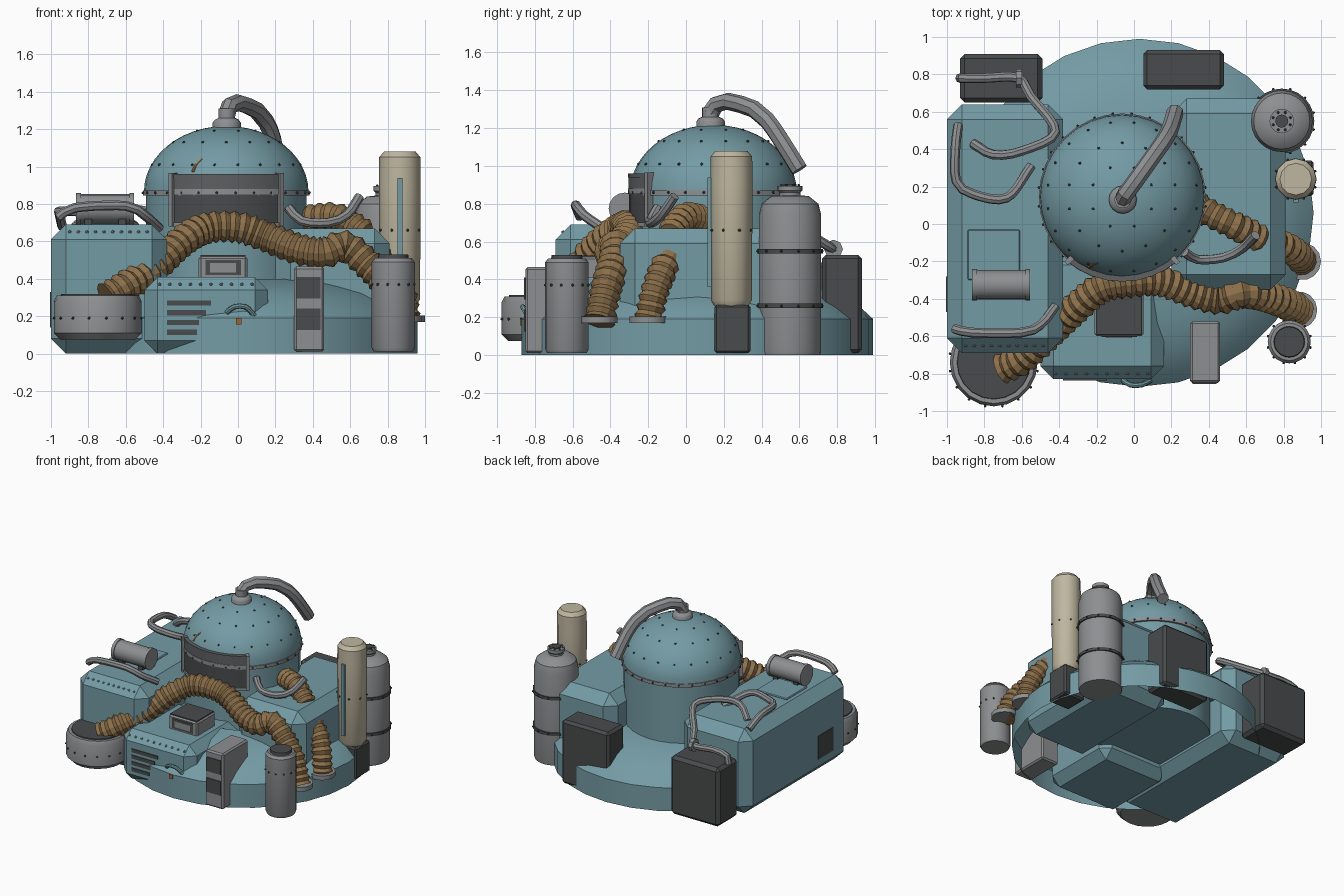
import bpy, bmesh, math
from mathutils import Vector, Matrix

cube = bpy.data.objects.get("Cube")
if cube:
    bpy.data.objects.remove(cube, do_unlink=True)


def material(name, rgb):
    m = bpy.data.materials.new(name)
    m.use_nodes = True
    m.diffuse_color = (*rgb, 1)
    m.node_tree.nodes["Principled BSDF"].inputs["Base Color"].default_value = (*rgb, 1)
    return m


TEAL = material("teal paint", (.175, .33, .375))
GRAY = material("gray metal", (.27, .275, .285))
SLATE = material("slate shutter", (.11, .115, .12))
DARK = material("dark metal", (.065, .07, .072))
BEIGE = material("beige paint", (.52, .47, .35))
BROWN = material("brown hose", (.27, .165, .07))
RUST = material("orange rust", (.33, .14, .035))


def finish(bm, name, mat, angle=35):
    """Write the mesh, smooth except across edges sharper than the angle."""
    bmesh.ops.recalc_face_normals(bm, faces=bm.faces)
    for f in bm.faces:
        f.smooth = angle > 0
    for e in bm.edges:
        e.smooth = len(e.link_faces) == 2 and e.calc_face_angle(0) < math.radians(angle)
    me = bpy.data.meshes.new(name)
    bm.to_mesh(me)
    bm.free()
    me.materials.append(mat)
    ob = bpy.data.objects.new(name, me)
    bpy.context.collection.objects.link(ob)
    return ob


def box(name, x, y, z, mat, bevel=0):
    bm = bmesh.new()
    lo, hi = Vector((x[0], y[0], z[0])), Vector((x[1], y[1], z[1]))
    bmesh.ops.create_cube(bm, size=1, matrix=Matrix.Translation((lo + hi) / 2) @ Matrix.Diagonal((*(hi - lo), 1)))
    if bevel:
        bmesh.ops.bevel(bm, geom=bm.edges[:], offset=bevel, segments=1, affect='EDGES')
    return finish(bm, name, mat, 0)


def skin(bm, rings, caps=True):
    """Join rings of points into a surface."""
    vs = [[bm.verts.new(p) for p in r] for r in rings]
    n = len(vs[0])
    for a, b in zip(vs, vs[1:]):
        for i in range(n):
            bm.faces.new((a[i], a[(i + 1) % n], b[(i + 1) % n], b[i]))
    if caps:
        bm.faces.new(vs[0])
        bm.faces.new(vs[-1])


def lathe(name, centre, profile, mat, seg=24, caps=True, angle=35):
    bm = bmesh.new()
    skin(bm, [[(centre[0] + r * math.cos(math.tau * i / seg), centre[1] + r * math.sin(math.tau * i / seg), z)
               for i in range(seg)] for r, z in profile], caps)
    return finish(bm, name, mat, angle)


def spline(pts, step):
    """Sample a smooth path through the points at an even spacing."""
    p = [Vector(q) for q in pts]
    p = [2 * p[0] - p[1]] + p + [2 * p[-1] - p[-2]]
    out = []
    for a, b, c, d in zip(p, p[1:], p[2:], p[3:]):
        n = max(1, round((c - b).length / step))
        for k in range(n):
            t = k / n
            out.append(.5 * (2 * b + (c - a) * t + (2 * a - 5 * b + 4 * c - d) * t * t
                             + (3 * b - a - 3 * c + d) * t ** 3))
    return out + [p[-2]]


def tube(name, pts, radius, mat, step=.06, sides=8, ribs=0):
    path = spline(pts, step)
    rings, side = [], None
    for i, p in enumerate(path):
        d = (path[min(i + 1, len(path) - 1)] - path[max(i - 1, 0)]).normalized()
        side = d.orthogonal() if side is None else side - d * side.dot(d)
        side.normalize()
        up = d.cross(side)
        r = radius * (1 - ribs * (i % 2))
        rings.append([p + r * (math.cos(math.tau * k / sides) * side + math.sin(math.tau * k / sides) * up)
                      for k in range(sides)])
    bm = bmesh.new()
    skin(bm, rings)
    return finish(bm, name, mat, 0 if ribs else 30)


DOME = (-.063, .145)
DOME_R, DOME_Z, DOME_H = .44, .865, .352


def arc_panel(name, r, half, z, mat, mid=0):
    """Curved plate wrapped round the front of the tower."""
    bm = bmesh.new()
    rings = []
    for i in range(9):
        a = math.radians(-90 + mid + half * (i / 4 - 1))
        rings.append([(DOME[0] + q * math.cos(a), DOME[1] + q * math.sin(a), h)
                      for q, h in ((r[0], z[0]), (r[1], z[0]), (r[1], z[1]), (r[0], z[1]))])
    skin(bm, rings)
    return finish(bm, name, mat, 20)


# Domed base skirt, open underneath, and the tower with its dome
lathe("base_skirt", (.03, .06), [(.93, 0), (.93, .19), (.86, .255), (.76, .32), (.6, .375), (.43, .4)],
      TEAL, 28, caps=False)
lathe("tower", DOME, [(.43, .1), (.43, .87)], TEAL, 32)
lathe("dome", DOME, [(DOME_R * math.cos(a), DOME_Z + DOME_H * math.sin(a))
                     for a in (math.radians(89 * k / 12) for k in range(13))], TEAL, 32)
lathe("dome_ring", DOME, [(.42, .845), (.446, .845), (.446, .872), (.42, .872)], GRAY, 32)

# Main body blocks
box("right_body_block", (-1, -.38), (-.69, .64), (0, .69), TEAL, .08)
box("left_body_block", (.2, .81), (-.35, .67), (0, .67), TEAL, .08)
box("front_body_block", (-.5, .16), (-.83, -.15), (0, .41), TEAL, .07)
box("roof_hatch", (-.89, -.61), (-.3, -.03), (.685, .7), TEAL, .006)
box("side_vent", (-1.004, -.99), (-.47, -.28), (.14, .33), DARK)

# Visor
arc_panel("visor_window", (.38, .447), 40, (.69, .86), DARK)
arc_panel("visor_shutter", (.37, .449), 40, (.875, .94), SLATE)
arc_panel("visor_sill", (.38, .455), 41, (.68, .7), GRAY)
arc_panel("visor_middle_bar", (.38, .452), 41, (.852, .88), GRAY)
arc_panel("visor_top_bar", (.36, .453), 41, (.94, .96), SLATE)
for s in (-1, 1):
    arc_panel("visor_side_bar", (.37, .465), 1.6, (.68, .965), GRAY, s * 40)

# Dome cap and exhaust pipe
lathe("dome_cap", (-.06, .13), [(.075, 1.19), (.075, 1.235), (.065, 1.25), (.045, 1.26), (.045, 1.31)], GRAY, 16)
tube("exhaust_pipe", [(-.06, .13, 1.28), (-.045, .16, 1.325), (.0, .22, 1.342), (.1, .36, 1.3), (.15, .43, 1.24),
                      (.19, .5, 1.14), (.22, .6, .98)], .046, GRAY, .08)

# Tanks and cylinders
lathe("gas_tank", (.79, .55), [(.16, 0), (.165, .02), (.165, .74), (.15, .8), (.1, .84), (.055, .845),
                               (.055, .86), (.065, .87), (.065, .895)], GRAY, 24)
lathe("tank_valve", (.79, .55), [(.035, .89), (.035, .905)], DARK, 12)
for z in (.26, .55):
    lathe("tank_strap", (.79, .55), [(.16, z - .012), (.174, z - .012), (.174, z + .012), (.16, z + .012)], DARK, 24)
lathe("beige_cylinder", (.865, .24), [(.09, .26), (.108, .29), (.112, .9), (.11, 1.05), (.085, 1.08)], BEIGE, 12)
box("cylinder_base", (.77, .96), (.15, .34), (.01, .265), DARK, .012)
box("cylinder_strip", (.853, .88), (.115, .14), (.36, .94), TEAL)
lathe("front_canister", (.83, -.63), [(.105, .01), (.115, .03), (.115, .49), (.1, .51)], GRAY, 20)
lathe("front_canister_lid", (.83, -.63), [(.085, .5), (.08, .53)], DARK, 20)
lathe("drum", (-.75, -.74), [(.2, .075), (.235, .11), (.235, .28), (.22, .31), (.2, .31)], GRAY, 20)
lathe("drum_lid", (-.75, -.74), [(.2, .3), (.195, .318)], DARK, 20)

# Roof canister lying along x
for name, x, r, mat in (("roof_canister", (-.85, -.57), .078, GRAY), ("roof_canister_core", (-.86, -.56), .055, DARK),
                        ("canister_band", (-.865, -.84), .084, GRAY), ("canister_band", (-.58, -.555), .084, GRAY)):
    tube(name, [(x[0], -.325, .775), (x[1], -.325, .775)], r, mat, 1, 16)
for x in (-.8, -.62):
    box("canister_foot", (x - .02, x + .02), (-.38, -.27), (.68, .74), DARK)

# Rear equipment boxes
box("rear_box_right", (-.93, -.49), (.65, .91), (.01, .49), DARK, .025)
box("rear_box_left", (.05, .48), (.72, .93), (.01, .53), DARK, .02)

# Vent box on the front block
box("vent_box", (-.21, .05), (-.6, -.36), (.39, .52), GRAY, .012)
box("vent_box_lid", (-.2, .04), (-.59, -.37), (.515, .526), DARK)
box("vent_box_recess", (-.175, .015), (-.605, -.59), (.42, .5), DARK)
box("vent_box_plate", (-.15, -.01), (-.609, -.6), (.435, .485), GRAY)

# Upright control panel with two dark recesses
box("control_panel", (.3, .46), (-.85, -.52), (.01, .465), GRAY, .012)
for z in (.125, .295):
    box("control_panel_recess", (.312, .44), (-.856, -.845), (z, z + .115), DARK)

# Front grille slats and drain latch
for i in range(4):
    z = .1 + i * .052
    box("grille_slat", (-.38, -.22 + .025 * i), (-.836, -.82), (z, z + .028), DARK)
tube("latch_handle", [(-.06, -.835, .22), (-.02, -.86, .25), (.04, -.86, .25), (.09, -.835, .2)], .014, TEAL, .03)
box("latch_rust", (-.01, .02), (-.877, -.87), (.155, .19), RUST)
tube("dome_rust", [(-.24, -.23, .97), (-.22, -.215, 1.01), (-.19, -.205, 1.04)], .01, RUST, .03)

# Hand rails and small pipes
rails = {
    "front_rail": [(-.96, -.56, .73), (-.87, -.58, .78), (-.6, -.58, .79), (-.5, -.54, .74), (-.42, -.44, .67)],
    "side_rail": [(-.94, .53, .68), (-.955, .4, .75), (-.95, .23, .76), (-.86, .16, .76), (-.68, .14, .76),
                  (-.55, .31, .68)],
    "rear_pipe": [(-.93, .78, .49), (-.92, .78, .55), (-.8, .78, .57), (-.62, .78, .56), (-.55, .68, .62),
                  (-.42, .49, .73), (-.6, .39, .78), (-.75, .37, .77), (-.86, .43, .69)],
    "left_rail": [(.27, -.15, .78), (.34, -.19, .71), (.48, -.18, .7), (.58, -.13, .74), (.65, -.06, .84)],
}
for name, pts in rails.items():
    tube(name, pts, .026, GRAY, .05)
tube("rear_pipe_collar", [(-.63, .78, .56), (-.6, .78, .56)], .05, GRAY, 1)

# Ribbed hoses and their floor flanges
hoses = {
    "main_hose": [(-.7, -.77, .3), (-.6, -.72, .36), (-.46, -.59, .45), (-.3, -.44, .6), (-.17, -.34, .67),
                  (0, -.31, .675), (.14, -.305, .63), (.32, -.37, .56), (.46, -.4, .54), (.57, -.37, .575),
                  (.68, -.38, .49), (.8, -.42, .36), (.88, -.46, .18)],
    "upper_hose": [(.3, .12, .7), (.42, .05, .725), (.54, -.01, .725), (.68, -.08, .64)],
    "lower_hose": [(.76, -.1, .5), (.83, -.13, .43), (.88, -.17, .32), (.9, -.2, .18)],
}
for name, pts in hoses.items():
    tube(name, pts, .088 if name == "main_hose" else .08, BROWN, .026, 12, .2)
for c in ((.88, -.46), (.9, -.2)):
    lathe("hose_flange", c, [(.1, .17), (.1, .205)], GRAY, 14)


# Rivets gathered by colour
def rivet(bm, p, r=.008):
    bmesh.ops.create_icosphere(bm, subdivisions=1, radius=r, matrix=Matrix.Translation(p))


def rivet_ring(bm, c, r, z, n):
    for i in range(n):
        a = math.tau * (i + .5) / n
        rivet(bm, (c[0] + r * math.cos(a), c[1] + r * math.sin(a), z))


dark = bmesh.new()
for z, n in ((1.01, 20), (1.13, 14), (1.19, 8)):
    rivet_ring(dark, DOME, DOME_R * math.sqrt(1 - ((z - DOME_Z) / DOME_H) ** 2), z, n)
rivet_ring(dark, DOME, .448, .86, 28)
rivet_ring(dark, (-.75, -.74), .238, .19, 16)
rivet_ring(dark, (.83, -.63), .117, .37, 12)
rivet_ring(dark, (.865, .24), .112, .66, 8)
rivet_ring(dark, (.79, .55), .05, .897, 8)
for z in (.26, .55):
    rivet_ring(dark, (.79, .55), .176, z, 12)
finish(dark, "round_part_rivets", DARK, 0)

gray = bmesh.new()
for i in range(10):
    rivet(gray, (-.9 + .046 * i, -.65, .65), .01)
    rivet(gray, (-.42 + .055 * i, -.8, .37), .01)
finish(gray, "block_rivets", GRAY, 0)
